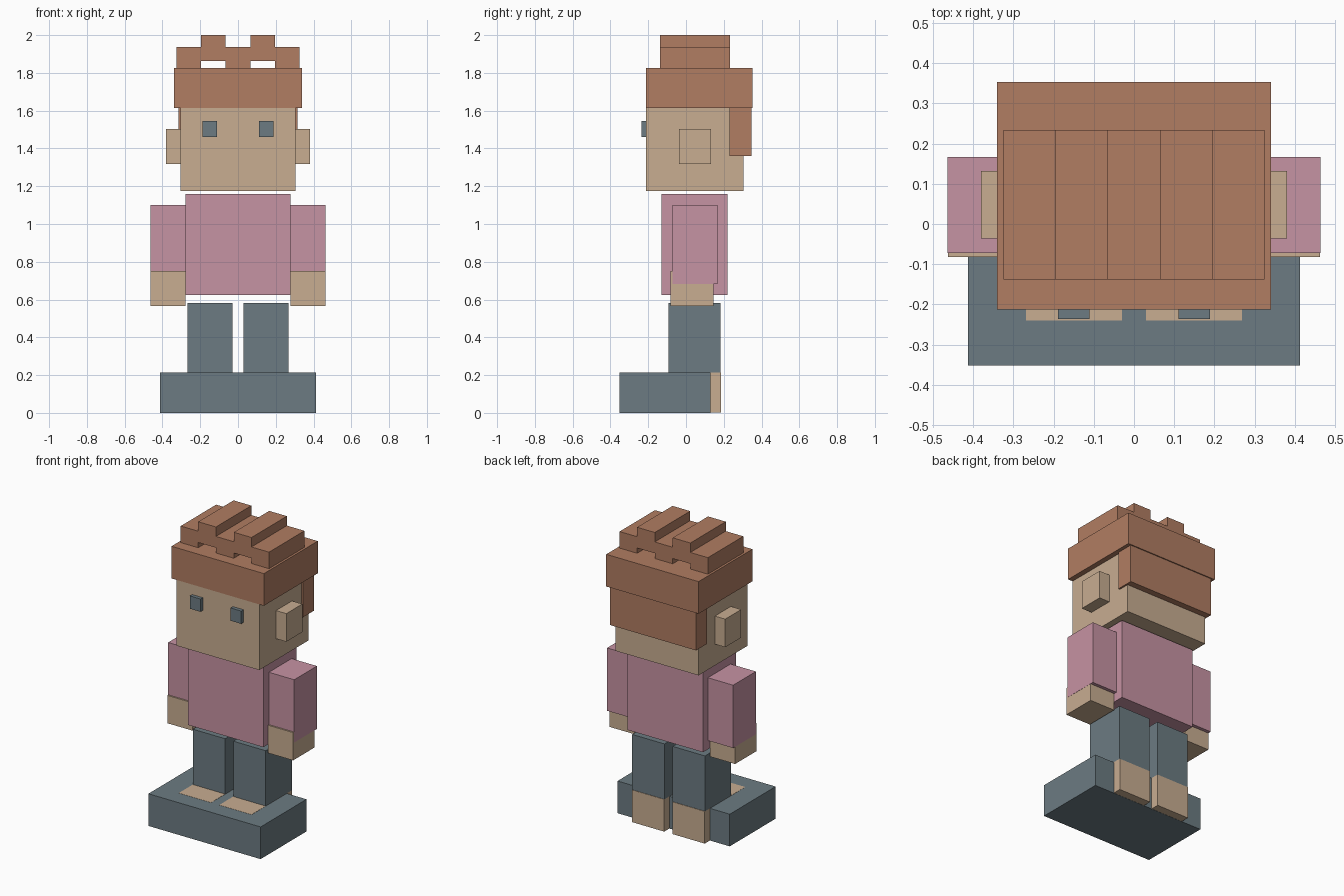
import bpy

cube = bpy.data.objects.get("Cube")
if cube:
    bpy.data.objects.remove(cube, do_unlink=True)


def material(name, rgb):
    # convert 8-bit display values to linear
    linear = [((c / 255 + 0.055) / 1.055) ** 2.4 for c in rgb] + [1.0]
    mat = bpy.data.materials.new(name)
    mat.use_nodes = True
    mat.diffuse_color = linear
    mat.node_tree.nodes["Principled BSDF"].inputs["Base Color"].default_value = linear
    return mat


hair = material("brown hair", (177, 125, 98))
skin = material("tan skin", (200, 173, 145))
shirt = material("pink cloth", (198, 147, 163))
slate = material("slate blue", (108, 123, 130))


def box(name, mat, x, y, z):
    """Box given by its (min, max) range on each axis."""
    ranges = (x, y, z)
    bpy.ops.mesh.primitive_cube_add(size=1, location=[(a + b) / 2 for a, b in ranges])
    obj = bpy.context.object
    obj.name = obj.data.name = name
    obj.scale = [b - a for a, b in ranges]
    bpy.ops.object.transform_apply(location=False, rotation=False, scale=True)
    obj.data.materials.append(mat)
    return obj


def pair(name, mat, x, y, z):
    """Matching boxes on the left (+x) and right (-x)."""
    box("left_" + name, mat, x, y, z)
    box("right_" + name, mat, (-x[1], -x[0]), y, z)


# Base and legs
box("base", slate, (-0.413, 0.413), (-0.352, 0.13), (0, 0.214))
pair("foot", skin, (0.03, 0.268), (-0.24, 0.186), (0.001, 0.215))
pair("trouser_leg", slate, (0.03, 0.268), (-0.092, 0.183), (0.215, 0.583))

# Torso and arms
box("torso", shirt, (-0.278, 0.278), (-0.131, 0.219), (0.624, 1.16))
pair("sleeve", shirt, (0.278, 0.464), (-0.072, 0.167), (0.682, 1.10))
pair("hand", skin, (0.279, 0.463), (-0.082, 0.145), (0.567, 0.752))

# Head
box("head", skin, (-0.305, 0.305), (-0.212, 0.304), (1.175, 1.80))
pair("ear", skin, (0.30, 0.381), (-0.036, 0.132), (1.317, 1.504))
pair("eye", slate, (0.111, 0.189), (-0.236, -0.20), (1.461, 1.546))

# Hair cap, back and raised ridges
box("hair_cap", hair, (-0.34, 0.34), (-0.213, 0.353), (1.613, 1.827))
box("hair_back", hair, (-0.316, 0.316), (0.23, 0.346), (1.36, 1.613))
ridge_y = (-0.138, 0.234)
box("middle_hair_ridge", hair, (-0.066, 0.066), ridge_y, (1.827, 1.937))
pair("raised_hair_ridge", hair, (0.066, 0.196), ridge_y, (1.862, 2.0))
pair("outer_hair_ridge", hair, (0.196, 0.325), ridge_y, (1.827, 1.937))
